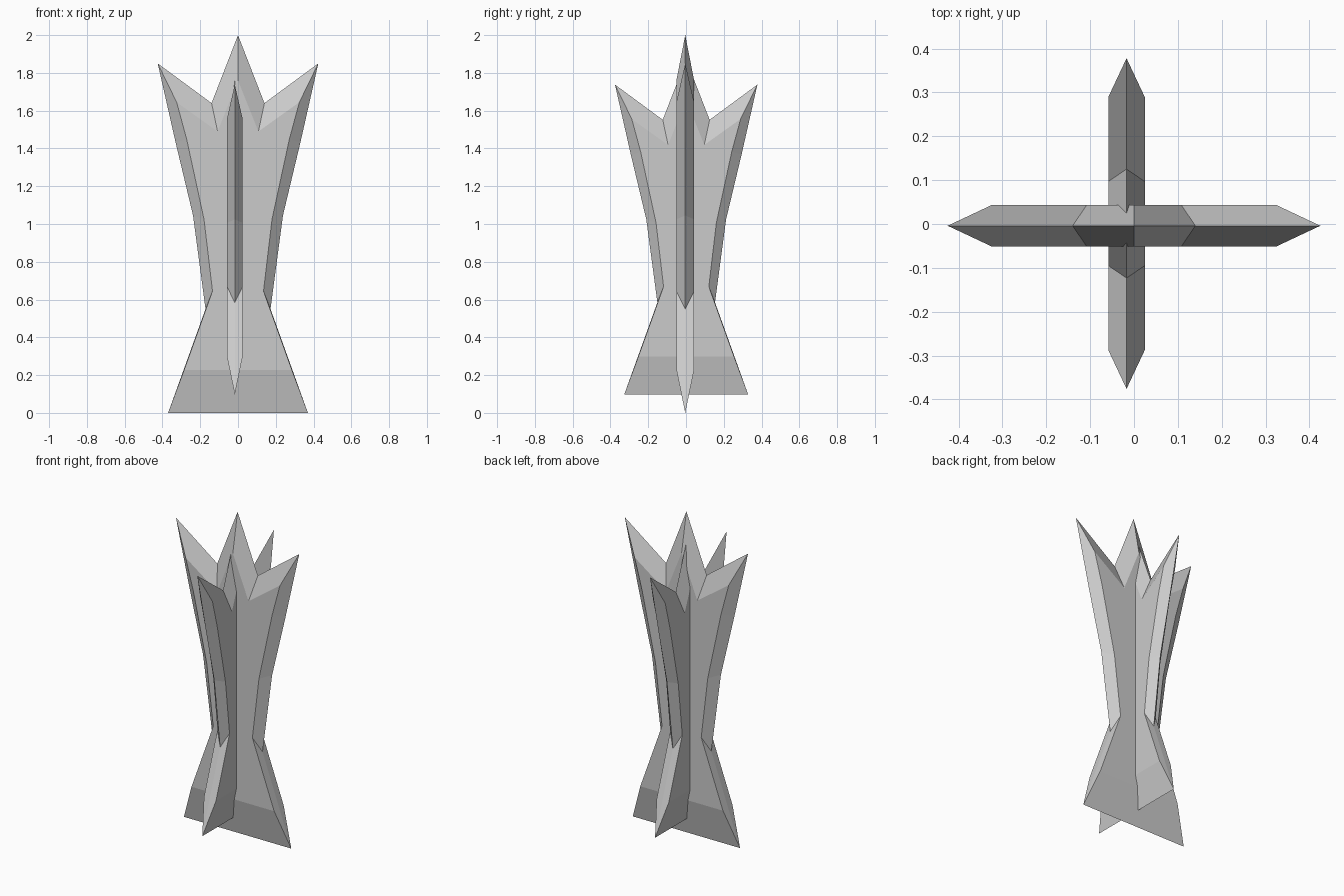
import bpy, bmesh
from math import pi
from mathutils import Matrix

if "Cube" in bpy.data.objects:
    bpy.data.objects.remove(bpy.data.objects["Cube"])

# Half outlines (x, z): sharp ridge in the mid plane, and the flat face inside it
RIDGE = [(0.37, 0), (0.172, 0.55), (0.238, 1.045), (0.33, 1.43),
         (0.425, 1.85), (0.14, 1.64), (0, 2.0)]
FACE = [(0.285, 0.228), (0.135, 0.645), (0.18, 1.025), (0.272, 1.45),
        (0.325, 1.645), (0.108, 1.49), (0, 1.76)]
HALF_THICK = 0.047


def full_loop(bm, half, y):
    pts = half + [(-x, z) for x, z in reversed(half[:-1])]
    return [bm.verts.new((x, y, z)) for x, z in pts]


def blade(name, matrix):
    bm = bmesh.new()
    ridge = full_loop(bm, RIDGE, 0)
    for side in (-1, 1):
        # Flat face plus the bevel strip that runs out to the ridge
        face = full_loop(bm, FACE, side * HALF_THICK)
        bm.faces.new(face)
        n = len(face)
        for i in range(n):
            j = (i + 1) % n
            bm.faces.new((face[i], face[j], ridge[j], ridge[i]))
    bmesh.ops.recalc_face_normals(bm, faces=bm.faces)
    bm.transform(matrix)
    mesh = bpy.data.meshes.new(name)
    bm.to_mesh(mesh)
    bm.free()
    obj = bpy.data.objects.new(name, mesh)
    bpy.context.collection.objects.link(obj)
    return obj


# Large blade across x, slightly smaller raised blade across y
blade("wide_blade", Matrix.Translation((0, -0.004, 0)))
blade("cross_blade", Matrix.Translation((-0.017, 0.001, 0.097))
      @ Matrix.Rotation(pi / 2, 4, 'Z') @ Matrix.Scale(0.887, 4))
